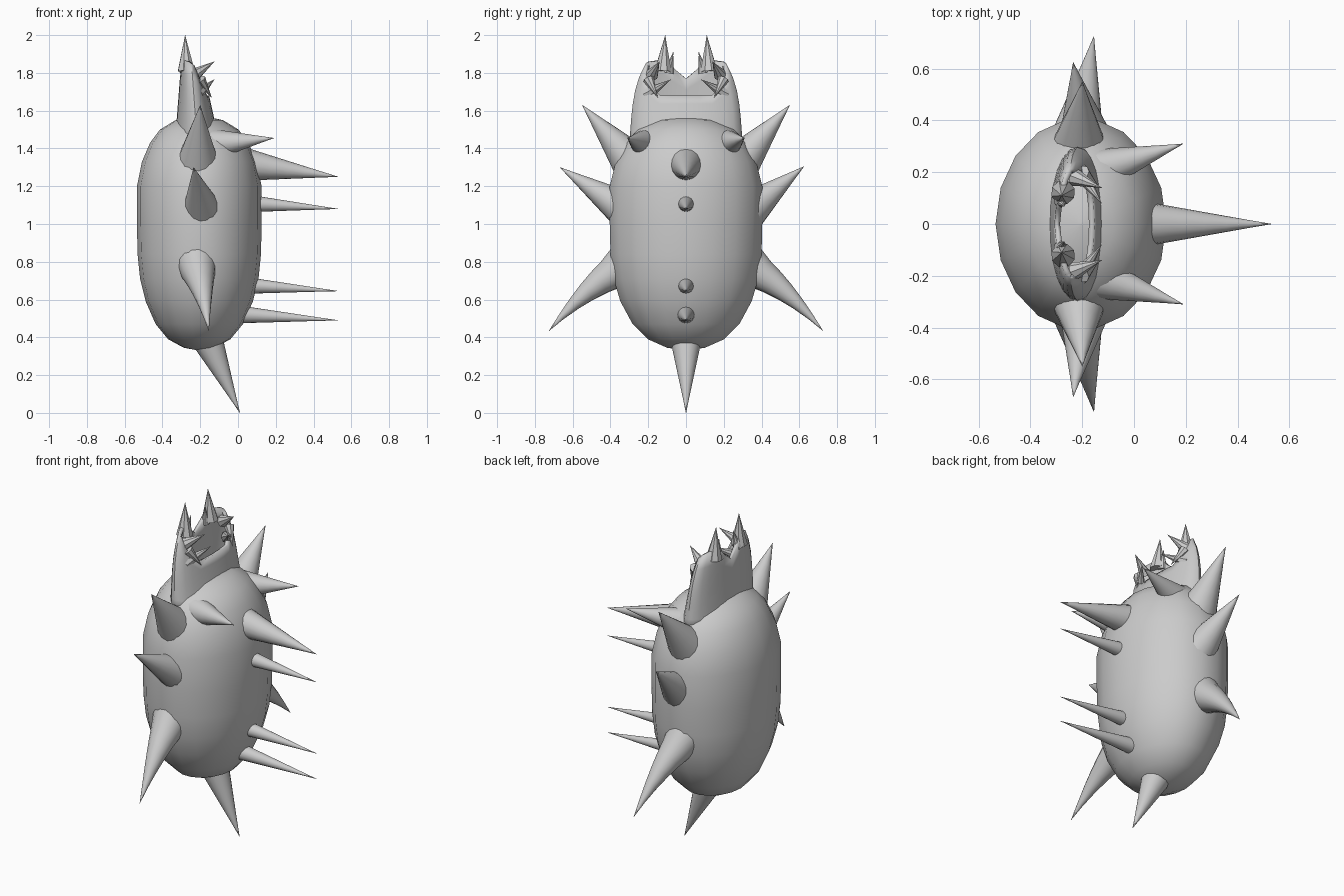
import bpy, bmesh, math
from mathutils import Vector

cube = bpy.data.objects.get("Cube")
if cube:
    bpy.data.objects.remove(cube, do_unlink=True)

grey = bpy.data.materials.new("plain grey")
grey.use_nodes = True
grey.diffuse_color = (0.6, 0.6, 0.6, 1)
grey.node_tree.nodes["Principled BSDF"].inputs["Base Color"].default_value = (0.6, 0.6, 0.6, 1)


def loft(name, rings, cap_start=True, cap_end=True, angle=40):
    """Skin a list of equal-length closed rings into a smooth object."""
    bm = bmesh.new()
    rows = [[bm.verts.new(p) for p in ring] for ring in rings]
    n = len(rows[0])
    for low, high in zip(rows, rows[1:]):
        for i in range(n):
            j = (i + 1) % n
            bm.faces.new((low[i], low[j], high[j], high[i]))
    if cap_start:
        bm.faces.new(rows[0][::-1])
    if cap_end:
        bm.faces.new(rows[-1])
    bmesh.ops.remove_doubles(bm, verts=bm.verts, dist=0.0005)
    bmesh.ops.recalc_face_normals(bm, faces=bm.faces)
    mesh = bpy.data.meshes.new(name)
    bm.to_mesh(mesh)
    bm.free()
    mesh.materials.append(grey)
    obj = bpy.data.objects.new(name, mesh)
    bpy.context.collection.objects.link(obj)
    bpy.ops.object.select_all(action='DESELECT')
    obj.select_set(True)
    bpy.context.view_layer.objects.active = obj
    bpy.ops.object.shade_smooth_by_angle(angle=math.radians(angle))
    return obj


def spike(name, base, tip, radius, bend=0.0, root=0.08, sides=16):
    """Pointed cone whose root is sunk below the surface; bend lifts its middle."""
    base, tip = Vector(base), Vector(tip)
    axis = tip - base
    turn = axis.to_track_quat('Z', 'Y')
    start = -root / axis.length
    rings = []
    for k in range(7):
        t = start + (1 - start) * k / 6
        r = max(radius * (1 - t), 0.0008)
        centre = base + axis * t + Vector((0, 0, bend * 4 * max(t, 0) * (1 - t)))
        rings.append([centre + turn @ Vector((r * math.cos(a), r * math.sin(a), 0))
                      for a in (math.tau * i / sides for i in range(sides))])
    return loft(name, rings)


def spike_pair(name, base, tip, radius, **options):
    for side, sign in (("left", 1), ("right", -1)):
        spike(f"{name}_{side}", (base[0], base[1] * sign, base[2]),
              (tip[0], tip[1] * sign, tip[2]), radius, **options)


# Rounded oval body
profile = [(0.01, 0.33), (0.25, 0.345), (0.5, 0.39), (0.7, 0.47), (0.86, 0.59),
           (0.95, 0.71), (0.99, 0.84), (1.0, 1.0), (1.0, 1.2), (0.92, 1.33),
           (0.79, 1.43), (0.63, 1.5), (0.38, 1.55), (0.01, 1.575)]
loft("body", [[(-0.205 + 0.33 * f * math.cos(a), 0.41 * f * math.sin(a), z)
               for a in (math.tau * i / 18 for i in range(18))] for f, z in profile])

# Hollow open head: low at the mouth, high at the sides, notched at the back
RIM = [(0, 1.68), (30, 1.68), (75, 1.84), (105, 1.86), (150, 1.87), (180, 1.77)]


def rim_height(deg):
    for (a0, z0), (a1, z1) in zip(RIM, RIM[1:]):
        if deg <= a1:
            return z0 + (z1 - z0) * (deg - a0) / (a1 - a0)
    return RIM[-1][1]


def head_point(deg, row):
    z = 1.42 + (rim_height(min(deg, 360 - deg)) - 1.42) * row
    t = (z - 1.42) / 0.45
    back, front = -0.335 + 0.035 * t, -0.095 - 0.1 * t
    width = 0.3 - 0.03 * t - 0.07 * t ** 4
    a = math.radians(deg)
    return ((back + front) / 2 + (front - back) / 2 * math.cos(a), width * math.sin(a), z)


head = loft("head", [[head_point(d, row / 6) for d in range(0, 360, 15)] for row in range(7)],
            cap_start=False, cap_end=False)
wall = head.modifiers.new("wall", 'SOLIDIFY')
wall.thickness = 0.022
wall.offset = -1

# Horns and teeth around the mouth
spike_pair("horn", (-0.275, 0.12, 1.84), (-0.28, 0.11, 2.0), 0.04, root=0.03, sides=8)
spike_pair("back_tooth", (-0.28, 0.085, 1.83), (-0.27, 0.068, 1.91), 0.02, root=0.03, sides=8)
spike_pair("upper_tooth", (-0.215, 0.175, 1.80), (-0.125, 0.14, 1.86), 0.03, root=0.02, sides=8)
spike_pair("middle_tooth", (-0.2, 0.185, 1.70), (-0.125, 0.08, 1.765), 0.03, root=0.03, sides=8)
spike_pair("lower_tooth", (-0.19, 0.19, 1.75), (-0.14, 0.15, 1.67), 0.025, root=0.02, sides=8)

# Row of straight spikes down the chest
for name, x, z, tip_z, radius in (("top", 0.08, 1.31, 1.25, 0.08), ("upper", 0.12, 1.105, 1.08, 0.04),
                                  ("lower", 0.09, 0.672, 0.645, 0.04), ("bottom", 0.03, 0.52, 0.49, 0.045)):
    spike(f"{name}_chest_spike", (x, 0, z), (0.53, 0, tip_z), radius)

# Shoulder and side spikes
spike_pair("shoulder_spike", (-0.05, 0.235, 1.43), (0.19, 0.31, 1.455), 0.062)
spike_pair("upper_side_spike", (-0.21, 0.35, 1.40), (-0.2, 0.55, 1.63), 0.085)
spike("middle_side_spike_left", (-0.2, 0.4, 1.125), (-0.235, 0.625, 1.305), 0.08)
spike("middle_side_spike_right", (-0.2, -0.4, 1.125), (-0.235, -0.668, 1.3), 0.08)
spike_pair("lower_side_spike", (-0.21, 0.385, 0.74), (-0.155, 0.725, 0.435), 0.09, bend=0.025)

# Tail spike under the body
spike("tail_spike", (-0.145, 0, 0.35), (0.01, 0, 0.0), 0.075)
